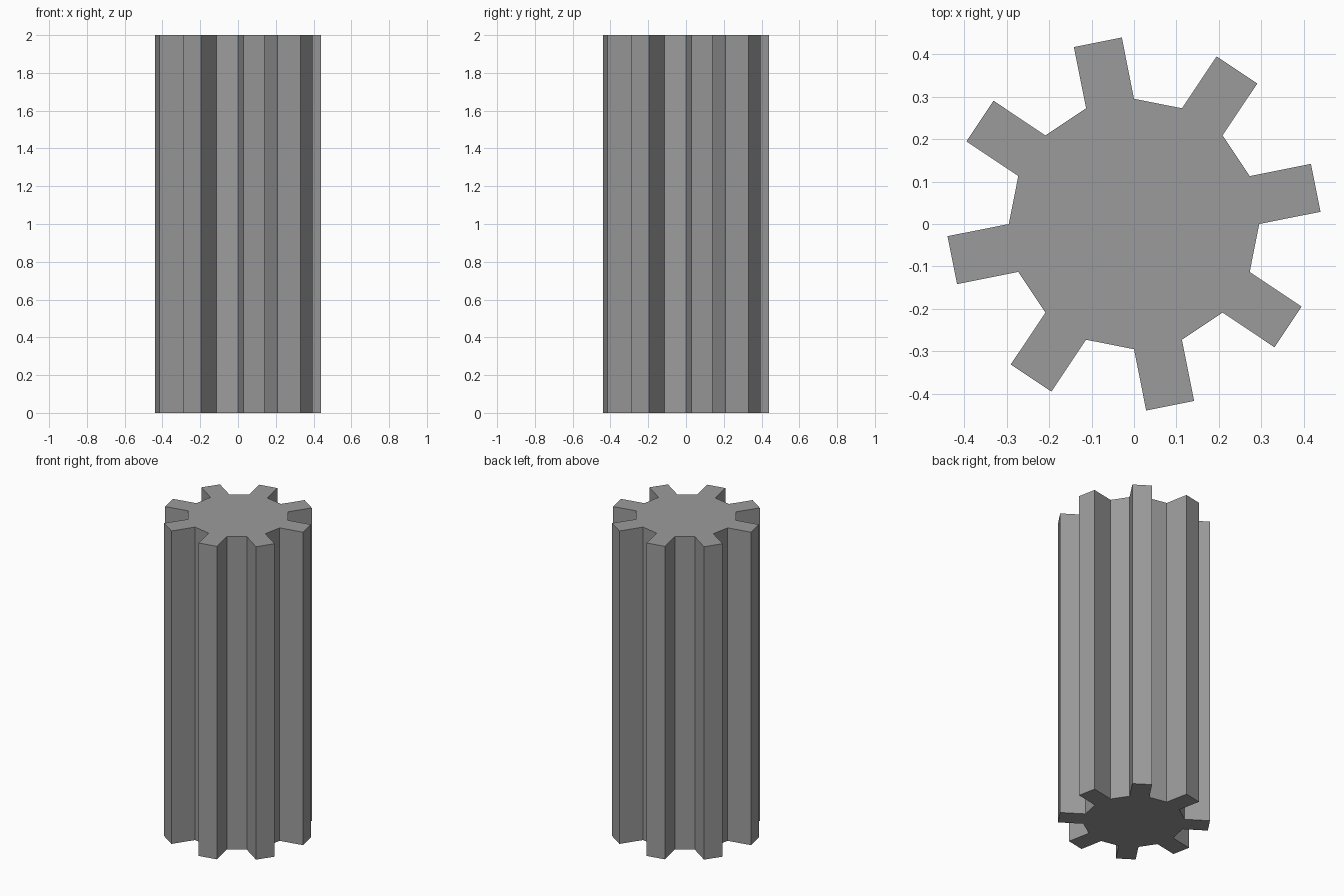
import bpy
import bmesh
from math import cos, sin, pi
from mathutils import Vector

if "Cube" in bpy.data.objects:
    bpy.data.objects.remove(bpy.data.objects["Cube"])

SIDES = 16          # sides of the core; every second one carries a tooth
CORE_R = 0.295
TOOTH = 0.147       # tooth length
HEIGHT = 2.0
STEP = 2 * pi / SIDES

# Gear cross-section: core corners, with each even side pushed out as a tooth
outline = []
for i in range(0, SIDES, 2):
    a, b = i * STEP, (i + 1) * STEP
    p = Vector((cos(a), sin(a), 0)) * CORE_R
    q = Vector((cos(b), sin(b), 0)) * CORE_R
    out = (p + q).normalized() * TOOTH
    outline += [p, p + out, q + out, q]

# Extrude the section upward into a long pinion
bm = bmesh.new()
base = bm.faces.new([bm.verts.new(v) for v in outline])
ext = bmesh.ops.extrude_face_region(bm, geom=[base], use_keep_orig=True)
top = [g for g in ext["geom"] if isinstance(g, bmesh.types.BMVert)]
bmesh.ops.translate(bm, verts=top, vec=(0, 0, HEIGHT))
bmesh.ops.recalc_face_normals(bm, faces=bm.faces)

mesh = bpy.data.meshes.new("long_gear")
bm.to_mesh(mesh)
bm.free()

# Dark grey metal
metal = bpy.data.materials.new("dark_grey")
metal.diffuse_color = (0.33, 0.33, 0.33, 1)
metal.use_nodes = True
metal.node_tree.nodes["Principled BSDF"].inputs["Base Color"].default_value = metal.diffuse_color
mesh.materials.append(metal)
bpy.context.collection.objects.link(bpy.data.objects.new("long_gear", mesh))
